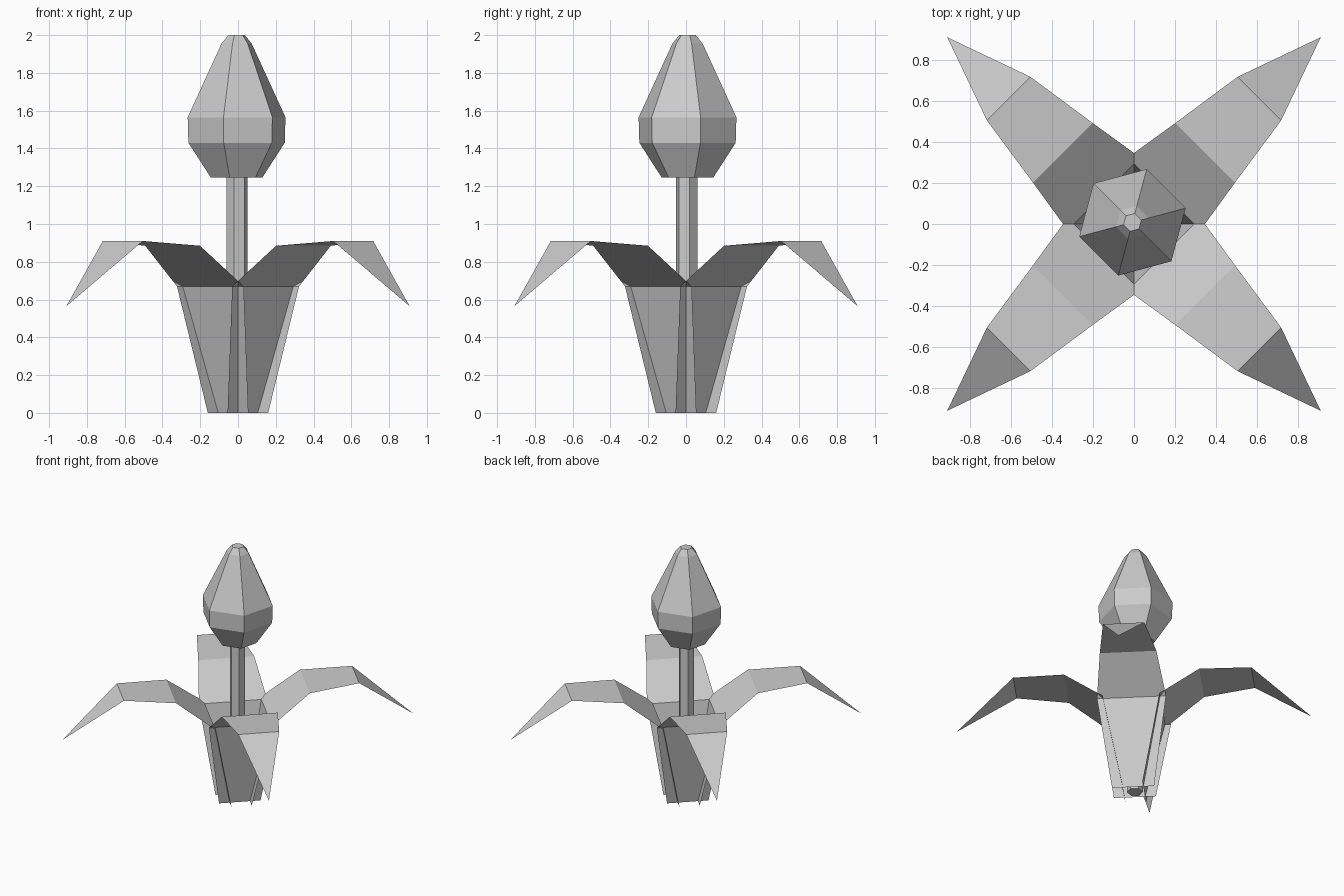
import bpy
from math import cos, sin, pi, radians

if "Cube" in bpy.data.objects:
    bpy.data.objects.remove(bpy.data.objects["Cube"])


def mesh_object(name, verts, faces):
    mesh = bpy.data.meshes.new(name)
    mesh.from_pydata(verts, [], faces)
    mesh.update()
    obj = bpy.data.objects.new(name, mesh)
    bpy.context.collection.objects.link(obj)
    return obj


def hex_lathe(name, center, profile, turn):
    """Capped six-sided solid from (radius, height) rings."""
    n = 6
    verts = [(center[0] + r * cos(turn + 2 * pi * i / n),
              center[1] + r * sin(turn + 2 * pi * i / n), z)
             for r, z in profile for i in range(n)]
    faces = [(k * n + i, k * n + (i + 1) % n, (k + 1) * n + (i + 1) % n, (k + 1) * n + i)
             for k in range(len(profile) - 1) for i in range(n)]
    faces.append(tuple(reversed(range(n))))
    faces.append(tuple(range(len(verts) - n, len(verts))))
    return mesh_object(name, verts, faces)


# Four thin leaves on the diagonals: rows of (distance out, half width, height)
rows = [(0.074, 0.152, 0.0), (0.207, 0.25, 0.67), (0.49, 0.205, 0.885), (0.862, 0.15, 0.91)]
leaf_verts = [(r, s * w, z) for r, w, z in rows for s in (-1, 1)] + [(1.285, 0, 0.565)]
leaf_faces = [(2 * k, 2 * k + 1, 2 * k + 3, 2 * k + 2) for k in range(3)] + [(6, 7, 8)]
for i in range(4):
    a = radians(45 + 90 * i)
    turned = [(x * cos(a) - y * sin(a), x * sin(a) + y * cos(a), z) for x, y, z in leaf_verts]
    mesh_object(f"leaf_{i + 1}", turned, leaf_faces)

# Stem and closed bud
hex_lathe("stem", (-0.006, 0.004), [(0.058, 0.0), (0.058, 1.26)], radians(15))
hex_lathe("bud", (-0.0075, 0.008),
          [(0.142, 1.247), (0.264, 1.43), (0.268, 1.565), (0.083, 1.955), (0.045, 2.0)],
          radians(15))
